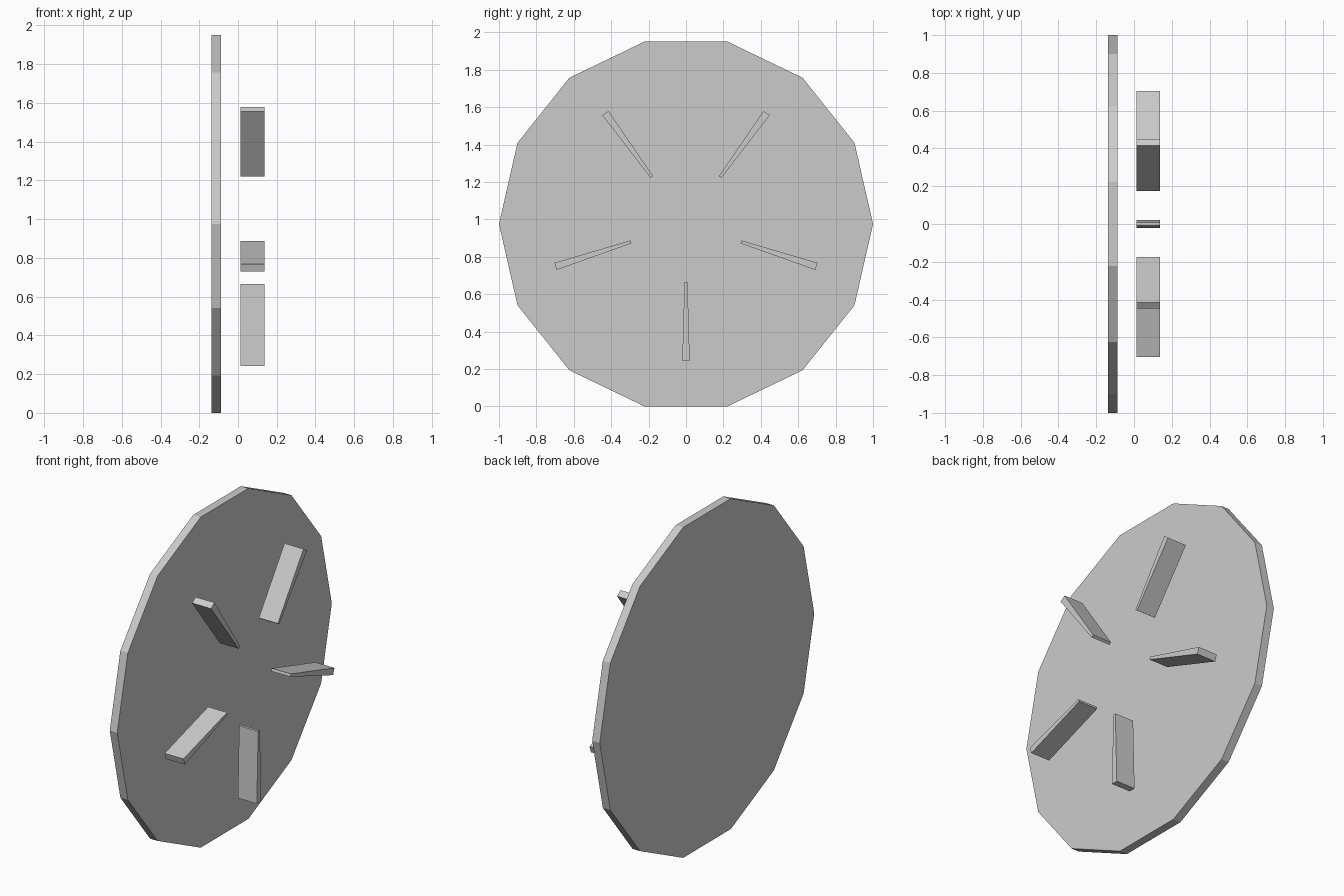
import bpy, math

if "Cube" in bpy.data.objects:
    bpy.data.objects.remove(bpy.data.objects["Cube"])

SIDES = 14
CZ = math.cos(math.pi / SIDES)  # hub height so the lower flat rests on z = 0


def extrude_x(name, profile, x0, x1):
    """Solid from a counter-clockwise (y, z) profile, extruded along x."""
    n = len(profile)
    verts = [(x, y, z) for x in (x0, x1) for y, z in profile]
    faces = [tuple(reversed(range(n))), tuple(range(n, 2 * n))]
    faces += [(i, (i + 1) % n, n + (i + 1) % n, n + i) for i in range(n)]
    mesh = bpy.data.meshes.new(name)
    mesh.from_pydata(verts, [], faces)
    obj = bpy.data.objects.new(name, mesh)
    bpy.context.collection.objects.link(obj)
    return obj


# Backing disc
disc = [(math.cos(2 * math.pi * i / SIDES), CZ + math.sin(2 * math.pi * i / SIDES))
        for i in range(SIDES)]
extrude_x("disc", disc, -0.137, -0.088)

# Five tapered radial blades floating in front of the disc
blade = [(0.31, -0.008), (0.733, -0.02), (0.733, 0.02), (0.31, 0.008)]
for k in range(5):
    a = math.radians(-90 + 72 * k)
    c, s = math.cos(a), math.sin(a)
    profile = [(r * c - t * s, CZ + r * s + t * c) for r, t in blade]
    extrude_x(f"blade_{k + 1}", profile, 0.013, 0.137)
